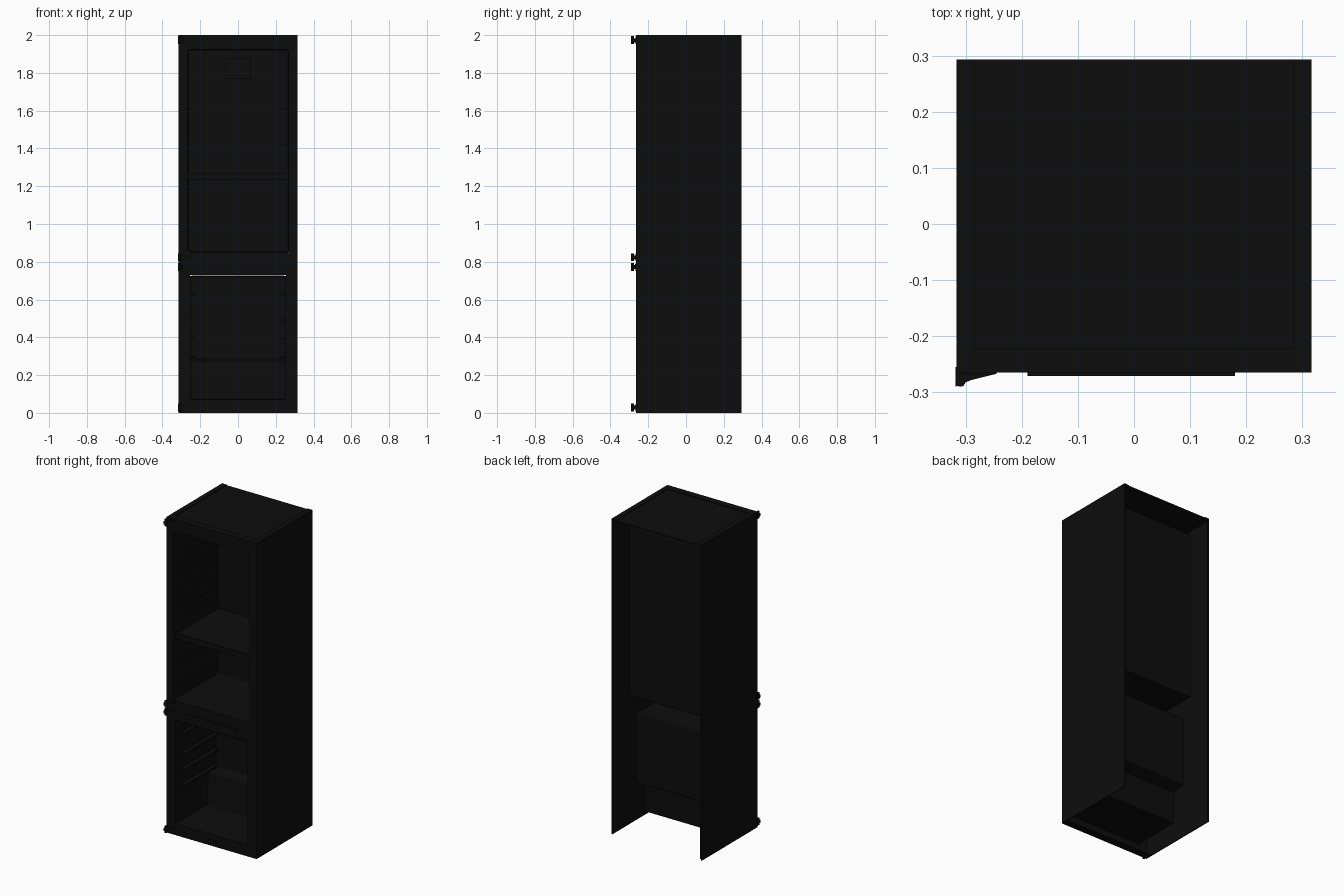
import bpy, bmesh
from mathutils import Vector

if "Cube" in bpy.data.objects:
    bpy.data.objects.remove(bpy.data.objects["Cube"])

black = bpy.data.materials.new("black_enamel")
black.diffuse_color = (0.004, 0.004, 0.004, 1)
black.use_nodes = True
black.node_tree.nodes["Principled BSDF"].inputs["Base Color"].default_value = black.diffuse_color


def finish(name, bm):
    bmesh.ops.recalc_face_normals(bm, faces=bm.faces)
    me = bpy.data.meshes.new(name)
    bm.to_mesh(me)
    bm.free()
    me.materials.append(black)
    ob = bpy.data.objects.new(name, me)
    bpy.context.collection.objects.link(ob)
    return ob


def box(name, x0, x1, y0, y1, z0, z1, bevel=0):
    bm = bmesh.new()
    bmesh.ops.create_cube(bm, size=1)
    for v in bm.verts:
        v.co = Vector(((x0, x1)[v.co.x > 0], (y0, y1)[v.co.y > 0], (z0, z1)[v.co.z > 0]))
    ob = finish(name, bm)
    if bevel:
        m = ob.modifiers.new("bevel", 'BEVEL')
        m.width, m.segments = bevel, 2
    return ob


def pair(name, x0, x1, y0, y1, z0, z1, bevel=0):
    box("right_" + name, x0, x1, y0, y1, z0, z1, bevel)
    box("left_" + name, -x1, -x0, y0, y1, z0, z1, bevel)


def liner(name, profile, half):
    """Thin compartment shell, open at the front, from a side (y, z) profile."""
    bm = bmesh.new()
    sides = [[bm.verts.new((s * half, y, z)) for y, z in profile] for s in (-1, 1)]
    for side in sides:
        bm.faces.new(side)
    for i in range(len(profile) - 1):
        bm.faces.new((sides[0][i], sides[0][i + 1], sides[1][i + 1], sides[1][i]))
    ob = finish(name, bm)
    m = ob.modifiers.new("rounded_corners", 'BEVEL')
    m.width, m.segments = 0.008, 2
    s = ob.modifiers.new("thickness", 'SOLIDIFY')
    s.thickness, s.offset = 0.003, 0
    return ob


def prism(name, outline, z0, z1):
    bm = bmesh.new()
    f = bm.faces.new([bm.verts.new((x, y, z0)) for x, y in outline])
    r = bmesh.ops.extrude_face_region(bm, geom=[f])
    for v in r["geom"]:
        if isinstance(v, bmesh.types.BMVert):
            v.co.z = z1
    return finish(name, bm)


def pin(name, x, y, z0, z1, r):
    bm = bmesh.new()
    bmesh.ops.create_cone(bm, cap_ends=True, segments=16, radius1=r, radius2=r, depth=z1 - z0)
    bmesh.ops.translate(bm, verts=bm.verts, vec=(x, y, (z0 + z1) / 2))
    return finish(name, bm)


# Outer casing: sides with folded back lips, and an inset top
F, B, W = -0.265, 0.293, 0.316
pair("side_panel", W - 0.005, W, F, B, 0, 2)
pair("back_lip", W - 0.012, W - 0.005, B - 0.004, B, 0.01, 1.99)
box("top_cover", -0.311, 0.311, F + 0.01, B, 1.985, 1.996)
pair("top_edge", 0.283, 0.311, F + 0.01, B, 1.994, 2)
box("top_front_rail", -0.283, 0.283, F + 0.01, -0.222, 1.994, 2)

# Front frame around the two compartments
Y = F + 0.01
pair("front_stile", 0.268, 0.311, F, Y, 0, 2)
box("top_rail", -0.268, 0.268, F, Y, 1.925, 2)
box("middle_rail", -0.268, 0.268, F, Y, 0.73, 0.85)
box("bottom_rail", -0.268, 0.268, F, Y, 0.0, 0.07)
box("bottom_flange", -0.311, 0.311, Y, -0.222, 0.0, 0.006)
pair("freezer_jamb", 0.253, 0.268, F, Y, 0.07, 0.73)
box("middle_strip", -0.19, 0.18, F - 0.006, F, 0.772, 0.788)
box("bottom_clip", -0.03, 0.03, F - 0.004, F, 0.02, 0.04)

# Compartment shells; the freezer floor steps up over the machine bay
liner("fridge_liner", [(F, 1.925), (0.185, 1.925), (0.185, 0.85), (F, 0.85)], 0.268)
liner("freezer_liner", [(F, 0.725), (0.14, 0.725), (0.14, 0.285), (0.06, 0.27),
                        (0.055, 0.07), (F, 0.07)], 0.254)

# Fridge interior: fixed shelf, rear panel, fan cover, shelf supports
box("glass_shelf", -0.267, 0.267, -0.24, 0.184, 1.245, 1.262)
box("shelf_front_trim", -0.267, 0.267, -0.25, -0.238, 1.235, 1.27, 0.003)
box("rear_panel", -0.25, 0.25, 0.178, 0.184, 1.275, 1.91)
box("fan_cover", -0.07, 0.07, 0.165, 0.179, 1.77, 1.88, 0.003)
for i in range(8):
    z = 1.35 + i * 0.064
    pair(f"shelf_support_{i}", 0.255, 0.268, -0.19, 0.16, z, z + 0.009)
for i, z in enumerate((0.92, 1.07)):
    pair(f"drawer_rail_{i}", 0.255, 0.268, -0.2, 0.16, z, z + 0.014)

# Freezer drawer rails
for i, z in enumerate((0.29, 0.39, 0.49, 0.62)):
    pair(f"freezer_rail_{i}", 0.228, 0.254, -0.2, 0.13, z, z + 0.012)

# Door hinges along the left edge: wedge arm, mounting plate and pin
arm = [(-0.318, -0.255), (-0.318, -0.29), (-0.29, -0.278), (-0.245, -0.267), (-0.245, -0.255)]
for name, z in (("top", 1.952), ("upper_middle", 0.803), ("lower_middle", 0.752), ("bottom", 0.008)):
    prism(name + "_hinge_arm", arm, z + 0.01, z + 0.03)
    box(name + "_hinge_plate", -0.317, -0.25, F - 0.003, F, z, z + 0.04)
    pin(name + "_hinge_pin", -0.309, -0.282, z, z + 0.042, 0.008)
